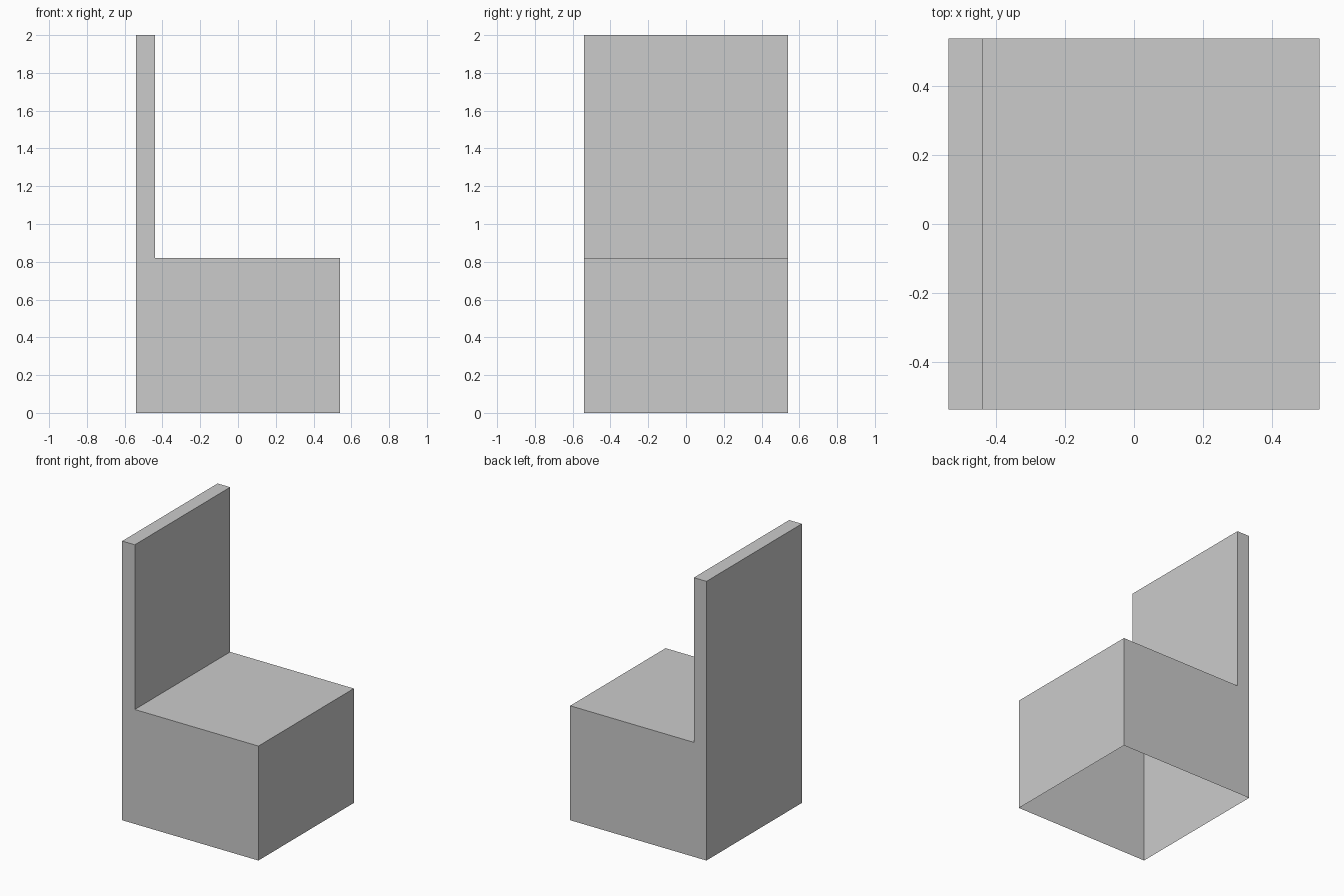
import bpy
import bmesh

# Remove the default cube
default = bpy.data.objects.get("Cube")
if default:
    bpy.data.objects.remove(default, do_unlink=True)

# Plain grey material
GREY = (0.6, 0.6, 0.6, 1.0)
grey = bpy.data.materials.new("plain_grey")
grey.use_nodes = True
grey.diffuse_color = GREY
grey.node_tree.nodes["Principled BSDF"].inputs["Base Color"].default_value = GREY

HALF = 0.54          # half width and half depth
SEAT = 0.82          # seat height
TOP = 2.0            # top of the backrest
BACK = -0.44         # front plane of the backrest

# Side profile of the chair, left open along the floor
profile = [(-HALF, 0), (-HALF, TOP), (BACK, TOP),
           (BACK, SEAT), (HALF, SEAT), (HALF, 0)]

bm = bmesh.new()
front = [bm.verts.new((x, -HALF, z)) for x, z in profile]
rear = [bm.verts.new((x, HALF, z)) for x, z in profile]

# Flat sides
bm.faces.new(front)
bm.faces.new(rear[::-1])

# Backrest, seat and end walls; the underside stays open
for i in range(len(profile) - 1):
    bm.faces.new((front[i], rear[i], rear[i + 1], front[i + 1]))

bmesh.ops.recalc_face_normals(bm, faces=bm.faces[:])
# Make sure the shell faces outward
bm.faces.ensure_lookup_table()
if bm.faces[0].normal.y > 0:
    bmesh.ops.reverse_faces(bm, faces=bm.faces[:])

mesh = bpy.data.meshes.new("chair_shell")
bm.to_mesh(mesh)
bm.free()
mesh.materials.append(grey)
chair = bpy.data.objects.new("chair_shell", mesh)
bpy.context.collection.objects.link(chair)
